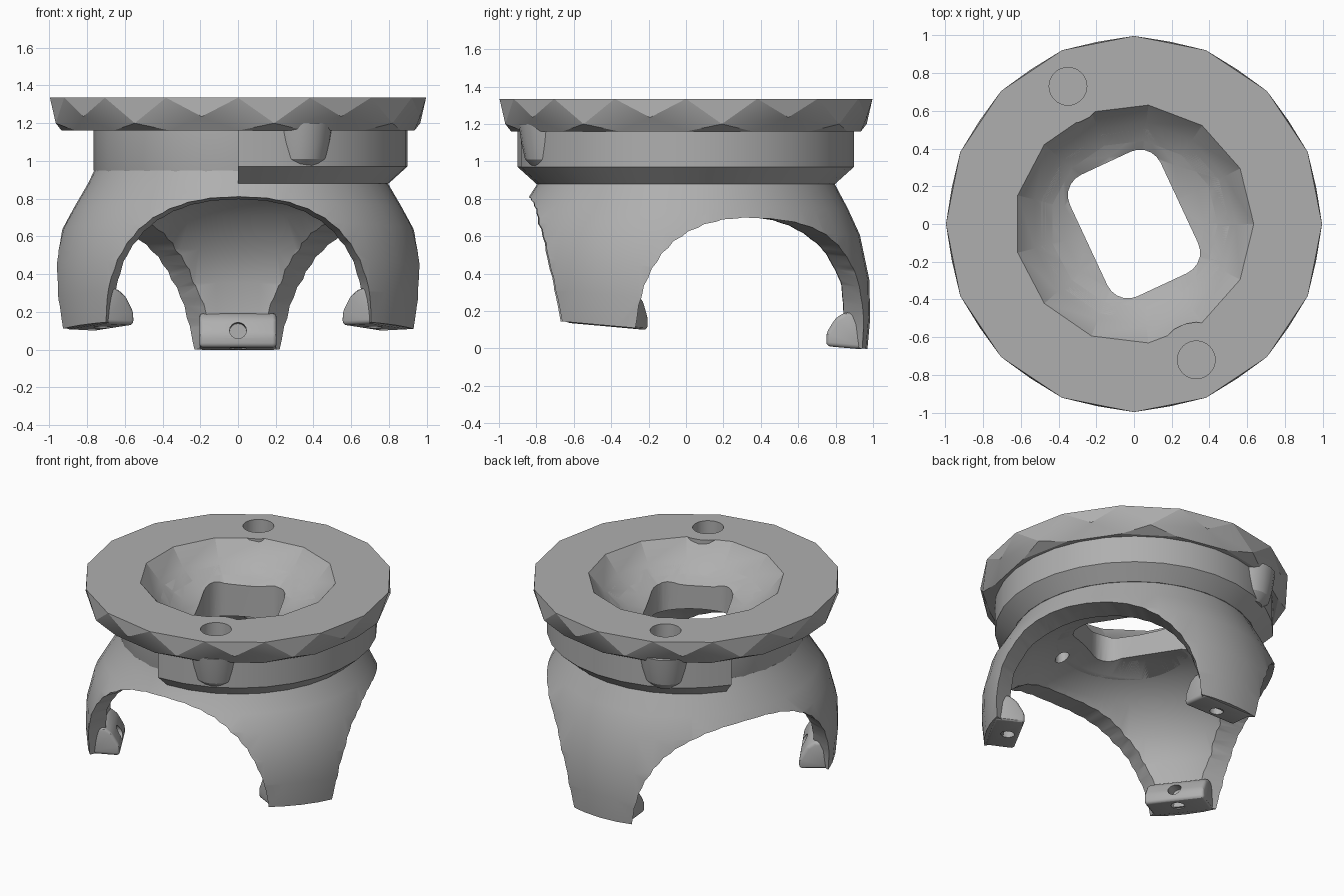
import bpy, bmesh, math
from math import sin, cos, radians, pi
from mathutils import Matrix, Vector

if "Cube" in bpy.data.objects:
    bpy.data.objects.remove(bpy.data.objects["Cube"], do_unlink=True)

grey = bpy.data.materials.new("matte_grey")
grey.use_nodes = True
COLOUR = (0.43, 0.43, 0.43, 1)
grey.diffuse_color = COLOUR
grey.node_tree.nodes["Principled BSDF"].inputs["Base Color"].default_value = COLOUR

# The legs lean: the back one reaches lower than the front pair
SLOPE = 0.09
LEAN = Matrix.Identity(4)
LEAN[2][1] = -SLOPE
LEGS = (90, 210, 330)
BOSSES = ((0.33, -0.72), (-0.35, 0.73))
cutters = []


def finish(name, bm, matrix=None, cutter=False):
    if matrix:
        bm.transform(matrix)
    bmesh.ops.triangulate(bm, faces=bm.faces)
    bmesh.ops.recalc_face_normals(bm, faces=bm.faces)
    mesh = bpy.data.meshes.new(name)
    bm.to_mesh(mesh)
    bm.free()
    mesh.materials.append(grey)
    ob = bpy.data.objects.new(name, mesh)
    bpy.context.collection.objects.link(ob)
    if cutter:
        ob.hide_render = True
        cutters.append(ob)
    return ob


def skin(rings):
    """Skin closed rings of points and cap both ends."""
    bm = bmesh.new()
    rows = [[bm.verts.new(p) for p in ring] for ring in rings]
    n = len(rows[0])
    for a, b in zip(rows, rows[1:]):
        for i in range(n):
            bm.faces.new((a[i], a[(i + 1) % n], b[(i + 1) % n], b[i]))
    bm.faces.new(rows[0])
    bm.faces.new(rows[-1])
    return bm


def loft(name, rings, matrix=None, cutter=False):
    return finish(name, skin(rings), matrix, cutter)


def circle(r, z, n, turn=0.0):
    return [(r * cos(2 * pi * (i + turn) / n), r * sin(2 * pi * (i + turn) / n), z)
            for i in range(n)]


def lathe(name, profile, n, matrix=None, cutter=False):
    return loft(name, [circle(r, z, n) for r, z in profile], matrix, cutter)


def reach(mesh):
    return max((v.co.length for v in mesh.vertices), default=9)


def cut(ob, *tools):
    """Subtract each tool; a cut that enlarges the part is redone with another solver."""
    bpy.context.view_layer.objects.active = ob
    for tool in tools:
        before = ob.data
        for solver in ("EXACT", "MANIFOLD", "FLOAT"):
            ob.data = before.copy()
            mod = ob.modifiers.new("cut", "BOOLEAN")
            mod.operation, mod.solver, mod.object = "DIFFERENCE", solver, tool
            bpy.ops.object.modifier_apply(modifier=mod.name)
            if reach(ob.data) <= reach(before) + 0.001:
                break


def spin(angle):
    return Matrix.Rotation(radians(angle), 4, "Z")


def smooth(ob, angle=30):
    bpy.ops.object.select_all(action="DESELECT")
    ob.select_set(True)
    bpy.context.view_layer.objects.active = ob
    bpy.ops.object.shade_smooth_by_angle(angle=radians(angle))


# Cutter: bowl, dented by the two screw bosses
bowl = lathe("bowl_cutter", [(0.1, 1.07), (0.38, 1.12), (0.54, 1.22), (0.635, 1.335), (0.65, 1.4)],
             13, cutter=True)
for x, y in BOSSES:
    cut(bowl, lathe("dent_cutter", [(0.2, 1.0), (0.2, 1.5)], 20,
                    Matrix.Translation((x, y, 0)), True))

# Cutter: rounded rectangular opening
opening_ring = []
for k, (sx, sy) in enumerate(((1, 1), (-1, 1), (-1, -1), (1, -1))):
    for j in range(6):
        a = pi / 2 * (k + j / 5)
        opening_ring.append(Vector((sx * 0.145 + 0.12 * cos(a), sy * 0.235 + 0.12 * sin(a), 0)))
opening = loft("opening_cutter", [[p + Vector((0, 0, z)) for p in opening_ring] for z in (0.5, 1.5)],
               spin(25), True)

# Cutters: screw sockets in the rim, pilot holes in the ceiling, hollow under the dome
sockets = [lathe("socket_cutter", [(0.1, 1.12), (0.1, 1.5)], 32,
                 Matrix.Translation((x, y, 0)), True) for x, y in BOSSES]
pilots = [lathe("pilot_cutter", [(0.045, 0.6), (0.045, 1.0)], 14,
                Matrix.Translation((x * 0.65, y * 0.65, 0)), True) for x, y in BOSSES]
cavity = lathe("cavity_cutter", [(0.84, -0.3), (0.86, 0.2), (0.86, 0.43), (0.8, 0.6),
                                 (0.66, 0.77), (0.5, 0.87), (0.34, 0.93)], 48, LEAN, True)

# Flange: faceted rim
N = 16
bm = bmesh.new()
top = [bm.verts.new(p) for p in circle(0.997, 1.335, N)]
mid = [bm.verts.new((x, y, z + (0.025 if i % 2 else -0.01)))
       for i, (x, y, z) in enumerate(circle(0.985, 1.21, N, 0.5))]
low = [bm.verts.new(p) for p in circle(0.935, 1.16, N)]
for i in range(N):
    j = (i + 1) % N
    bm.faces.new((top[i], mid[i], top[j]))
    bm.faces.new((mid[i], mid[j], top[j]))
    bm.faces.new((mid[i], low[i], low[j]))
    bm.faces.new((mid[i], low[j], mid[j]))
bm.faces.new(top)
bm.faces.new(low)
flange = finish("flange", bm)
cut(flange, bowl, *sockets)

# Neck: narrow core with a wide collar part of the way round
neck = lathe("neck_core", [(0.75, 0.9), (0.765, 0.95), (0.765, 1.2)], 28)
cut(neck, bowl, cavity, opening, *sockets, *pilots)

section = [(0.7, 0.88), (0.8, 0.88), (0.9, 0.97), (0.9, 1.19), (0.7, 1.19)]
STEPS = 20
rings = []
for i in range(STEPS + 1):
    a = radians(-90 + 234 * i / STEPS)
    rings.append([(r * cos(a), r * sin(a), z) for r, z in section])
collar = loft("neck_collar", rings)
cut(collar, *sockets)

# Screw bosses swelling gently out of the neck
bosses = []
for x, y in BOSSES:
    boss = lathe("screw_boss", [(0.09, 0.96), (0.14, 1.01), (0.16, 1.1), (0.175, 1.2)], 20,
                 Matrix.Translation((x, y, 0)))
    cut(boss, *sockets)
    bosses.append(boss)

# Dome: shell whose lean fades out towards the neck, cut by three arches into legs
profile = [(0.97, 0.085, 1), (0.985, 0.25, 1), (0.98, 0.43, 0.7), (0.93, 0.64, 0.4),
           (0.865, 0.76, 0.15), (0.795, 0.88, 0), (0.762, 0.95, 0)]
dome = loft("leg_dome", [[(x, y, z - SLOPE * fade * y) for x, y, z in circle(r, z, 48)]
                         for r, z, fade in profile])
cut(dome, cavity, opening, *pilots)

POWER = 2 / 2.4
arch = [(0.7, -0.3)]
for i in range(21):
    a = pi * (i + 0.5) / 21
    arch.append((0.7 * math.copysign(abs(cos(a)) ** POWER, cos(a)), 0.735 * sin(a) ** POWER))
arch.append((-0.7, -0.3))
for leg in LEGS:
    rings = [[(x * (1 + 0.4 * (d - 0.65)), d, z) for x, z in arch] for d in (0.27, 1.3)]
    cut(dome, loft("arch_cutter", rings, LEAN @ spin(leg + 90.3), True))

# Feet: wedge pads with a vertical screw hole and an inward slot
wedge = [(0.95, 0.08), (0.75, 0.08), (0.75, 0.15), (0.8, 0.235), (0.85, 0.27), (0.95, 0.27)]
feet = []
for leg in LEGS:
    place = LEAN @ spin(leg - 90)
    bm = skin([[(x, d, z) for d, z in wedge] for x in (-0.205, 0.205)])
    bmesh.ops.recalc_face_normals(bm, faces=bm.faces)
    bmesh.ops.bevel(bm, geom=bm.edges[:], offset=0.022, segments=3, profile=0.5, affect="EDGES")
    foot = finish("foot_pad", bm, place)
    hole = lathe("foot_hole_cutter", [(0.045, -0.1), (0.045, 0.16)], 16,
                 place @ Matrix.Translation((0, 0.83, 0)), True)
    slot = lathe("foot_slot_cutter", [(0.045, -0.2), (0.045, 0.1)], 16,
                 place @ Matrix.Translation((0, 0.76, 0.17))
                 @ Matrix.Rotation(-pi / 2, 4, "X"), True)
    cut(foot, hole, slot)
    feet.append(foot)

for ob in [neck, collar, dome] + bosses + feet:
    smooth(ob)
smooth(flange, 20)

for tool in cutters:
    bpy.data.objects.remove(tool, do_unlink=True)
